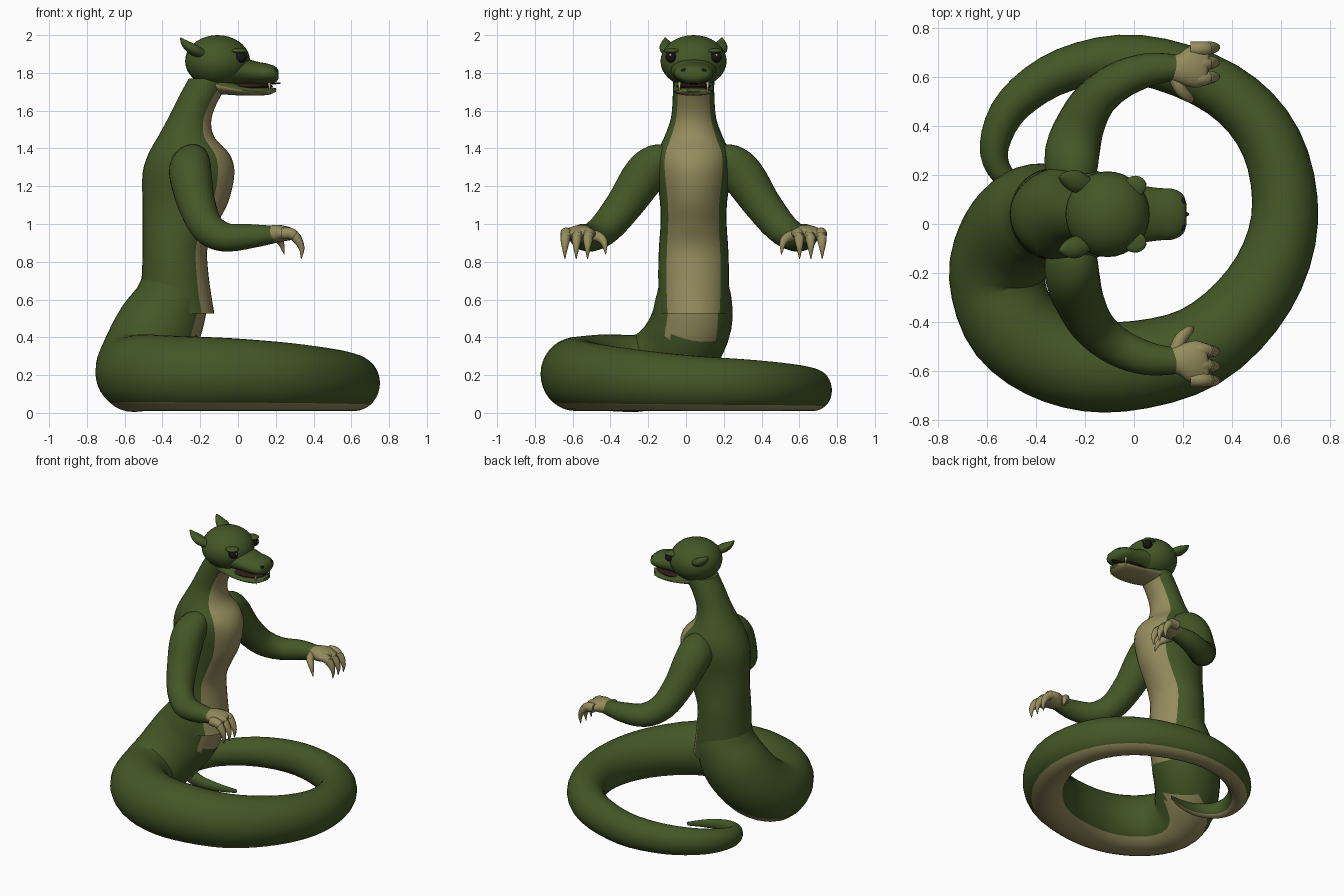
import bpy
import bmesh
import math
from mathutils import Vector, Matrix

cube = bpy.data.objects.get("Cube")
if cube:
    bpy.data.objects.remove(cube, do_unlink=True)

MID = .04  # the figure's own symmetry plane lies at this y
FORWARD, UP, DOWN = Vector((1, 0, 0)), Vector((0, 0, 1)), Vector((0, 0, -1))


def material(name, r, g, b):
    mat = bpy.data.materials.new(name)
    mat.use_nodes = True
    mat.diffuse_color = (r, g, b, 1)
    shader = mat.node_tree.nodes["Principled BSDF"]
    shader.inputs["Base Color"].default_value = (r, g, b, 1)
    shader.inputs["Roughness"].default_value = .8
    return mat


green = material("scale green", .058, .095, .02)
tan = material("belly tan", .3, .26, .11)
black = material("eye black", .008, .008, .008)
maroon = material("mouth dark", .03, .012, .01)
ivory = material("tooth ivory", .6, .55, .38)


def finish(name, bm, mats):
    bmesh.ops.recalc_face_normals(bm, faces=bm.faces)
    mesh = bpy.data.meshes.new(name)
    for face in bm.faces:
        face.smooth = True
    bm.to_mesh(mesh)
    bm.free()
    mesh.set_sharp_from_angle(angle=math.radians(50))
    for mat in mats:
        mesh.materials.append(mat)
    obj = bpy.data.objects.new(name, mesh)
    bpy.context.collection.objects.link(obj)
    return obj


def smooth_path(points, steps):
    """Catmull-Rom interpolation of tuples of any length."""
    pts = [Vector(p) for p in points]
    pts = [2 * pts[0] - pts[1]] + pts + [2 * pts[-1] - pts[-2]]
    out = []
    for a, b, c, d in zip(pts, pts[1:], pts[2:], pts[3:]):
        for i in range(steps):
            t = i / steps
            out.append(b + (c - a) * (t / 2) + (2 * a - 5 * b + 4 * c - d) * (t * t / 2)
                       + (3 * b - a - 3 * c + d) * (t ** 3 / 2))
    return out + [pts[-2]]


def loft(name, points, mats, belly=lambda p: DOWN, axis=None, sides=24, steps=4,
         stripe=0, striped=lambda p: True):
    """Sweep ellipses through (x, y, z, side radius, belly radius) points."""
    path = smooth_path(points, steps)
    bm = bmesh.new()
    rings = []
    for i, p in enumerate(path):
        centre = Vector(p[:3])
        after, before = path[min(i + 1, len(path) - 1)], path[max(i - 1, 0)]
        tangent = axis or (Vector(after[:3]) - Vector(before[:3])).normalized()
        side = tangent.cross(belly(centre)).normalized()
        front = side.cross(tangent)
        ring = []
        for k in range(sides):
            a = math.tau * k / sides
            ring.append(bm.verts.new(centre + front * math.cos(a) * max(p[4], .002)
                                     + side * math.sin(a) * max(p[3], .002)))
        rings.append(ring)
    for low, high in zip(rings, rings[1:]):
        for k in range(sides):
            n = (k + 1) % sides
            face = bm.faces.new((low[k], low[n], high[n], high[k]))
            angle = abs((k + .5) / sides * 360)
            if min(angle, 360 - angle) < stripe and striped(face.calc_center_median()):
                face.material_index = 1
    bm.faces.new(rings[0])
    bm.faces.new(rings[-1])
    return finish(name, bm, mats)


def ball(name, centre, radii, mat):
    bm = bmesh.new()
    bmesh.ops.create_uvsphere(bm, u_segments=32, v_segments=18, radius=1,
                              matrix=Matrix.Translation(centre) @ Matrix.Diagonal((*radii, 1)))
    return finish(name, bm, [mat])


# Upright torso and neck, read as (x, z, side radius, depth radius)
torso = [(-.31, .525, .18, .185), (-.328, .62, .185, .187), (-.333, .75, .187, .175),
         (-.333, .88, .183, .172), (-.308, 1, .175, .197), (-.278, 1.12, .178, .228),
         (-.262, 1.27, .198, .243), (-.26, 1.37, .195, .215), (-.275, 1.46, .155, .15),
         (-.255, 1.56, .12, .115), (-.2, 1.68, .11, .11), (-.14, 1.77, .11, .12)]
loft("torso", [(x, MID, z, w, d) for x, z, w, d in torso], [green, tan],
     belly=lambda p: FORWARD, axis=UP, sides=36, stripe=50)


# Hips bending back into the coiled tail
def tail_belly(p):
    blend = min(max((p.z - .25) / .3, 0), 1)
    return FORWARD * blend + DOWN * (1 - blend)


hips = [(-.335, .04, .7, .18, .17), (-.36, .04, .58, .205, .2),
        (-.42, .02, .45, .215, .225), (-.51, -.07, .3, .21, .22)]
coil = [(-.56, -.22, .195), (-.49, -.42, .193), (-.3, -.55, .188), (-.05, -.583, .183),
        (.27, -.5, .17), (.51, -.27, .153), (.615, .02, .137), (.56, .33, .126),
        (.36, .55, .115), (.02, .67, .102), (-.28, .63, .09), (-.49, .49, .076),
        (-.57, .32, .06), (-.535, .2, .046), (-.42, .14, .034), (-.28, .15, .02),
        (-.15, .2, .003)]
loft("tail", hips + [(x, y, r + .02, r, r + .01) for x, y, r in coil], [green, tan],
     belly=tail_belly, sides=36, stripe=42, striped=lambda p: p.z < .2 or p.z > .4)

# Head: skull, upper snout, lower jaw and mouth
ball("skull", (-.108, MID, 1.862), (.172, .175, .138), green)
snout = [(-.08, 1.82, .13, .085), (.02, 1.812, .118, .07), (.1, 1.8, .107, .06),
         (.16, 1.796, .103, .052), (.2, 1.792, .08, .04), (.215, 1.79, .04, .02)]
loft("snout", [(x, MID, z, w, h) for x, z, w, h in snout], [green], axis=FORWARD)
jaw = [(-.12, 1.74, .1, .05), (-.02, 1.715, .108, .033), (.08, 1.703, .104, .024),
       (.16, 1.704, .085, .02), (.2, 1.71, .04, .01)]
loft("lower_jaw", [(x, MID, z, w, h) for x, z, w, h in jaw], [green, tan],
     axis=FORWARD, stripe=95)
ball("mouth_lining", (.06, MID, 1.73), (.125, .092, .018), maroon)
loft("tongue", [(.1, MID, 1.738, .03, .005), (.19, MID, 1.744, .02, .005),
                (.225, MID, 1.745, .004, .003)], [maroon], sides=10)

# Paired parts
for label, s in (("left", 1), ("right", -1)):
    def at(x, off, z, *radii):
        return (x, MID + s * off, z, *radii)

    # Face
    ball(label + "_eye", at(.018, .12, 1.885), (.032, .03, .03), black)
    ball(label + "_eye_glint", at(.046, .122, 1.894), (.006, .006, .006), ivory)
    ball(label + "_brow", at(.005, .115, 1.916), (.045, .042, .014), green)
    ball(label + "_nostril", at(.198, .05, 1.812), (.012, .018, .013), black)
    loft(label + "_fang", [at(.165, .075, 1.75, .009, .009), at(.17, .075, 1.69, .001, .001)],
         [ivory], belly=lambda p: FORWARD, sides=10)
    loft(label + "_ear", [at(-.19, .115, 1.9, .035, .025), at(-.24, .135, 1.925, .045, .03),
                          at(-.28, .145, 1.955, .03, .02), at(-.305, .15, 1.985, .004, .004)],
         [green], sides=16)

    # Arm
    loft(label + "_arm", [at(-.26, .1, 1.33, .09, .07), at(-.255, .19, 1.315, .115, .1),
                          at(-.25, .265, 1.25, .115, .11), at(-.22, .36, 1.11, .1, .1),
                          at(-.165, .46, .985, .088, .088), at(-.07, .54, .93, .08, .075),
                          at(.06, .59, .935, .068, .065), at(.2, .6, .945, .05, .045)],
         [green], belly=lambda p: FORWARD + DOWN)

    # Hand with three clawed fingers and a thumb
    loft(label + "_palm", [at(.14, .6, .945, .045, .035), at(.19, .595, .948, .065, .047),
                           at(.24, .6, .95, .085, .042), at(.285, .61, .945, .075, .03),
                           at(.3, .61, .94, .05, .015)], [tan])
    for i, name in enumerate(("inner", "middle", "outer")):
        y = .555 + .06 * i
        loft(f"{label}_{name}_finger",
             [at(.23, y, .95, .03, .03), at(.28, y, .948, .031, .031),
              at(.315, y + .004, .918, .026, .025), at(.337, y + .006, .87, .015, .015),
              at(.335, y + .006, .815, .002, .002)],
             [tan], belly=lambda p: FORWARD + DOWN, sides=14)
    loft(label + "_thumb", [at(.17, .56, .94, .03, .03), at(.19, .51, .935, .028, .026),
                            at(.225, .475, .905, .02, .018), at(.245, .465, .84, .002, .002)],
         [tan], belly=lambda p: FORWARD, sides=14)
